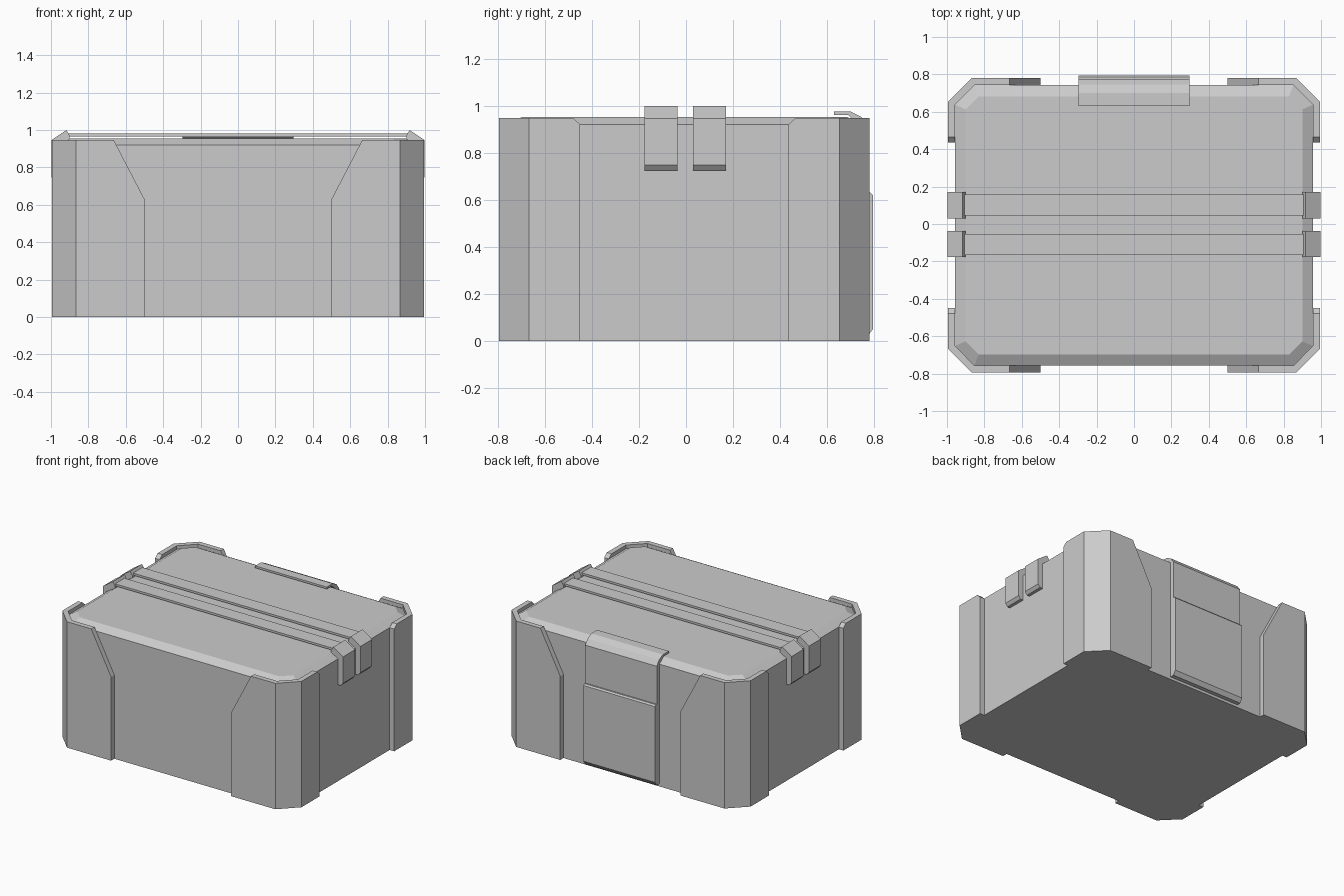
import bpy, bmesh

if "Cube" in bpy.data.objects:
    bpy.data.objects.remove(bpy.data.objects["Cube"])

C = -0.007          # y centre of the box body (the rear latch sticks out further)
T = 0.038           # corner guard thickness


def make(name, verts, faces):
    bm = bmesh.new()
    vs = [bm.verts.new(v) for v in verts]
    for f in faces:
        bm.faces.new([vs[i] for i in f])
    bmesh.ops.recalc_face_normals(bm, faces=bm.faces)
    me = bpy.data.meshes.new(name)
    bm.to_mesh(me)
    bm.free()
    ob = bpy.data.objects.new(name, me)
    bpy.context.collection.objects.link(ob)
    return ob


def loft(name, rings):
    """Closed solid through equal-length rings of points."""
    n = len(rings[0])
    faces = [list(range(n)), [(len(rings) - 1) * n + i for i in range(n)]]
    for r in range(len(rings) - 1):
        for i in range(n):
            j = (i + 1) % n
            faces.append([r * n + i, r * n + j, (r + 1) * n + j, (r + 1) * n + i])
    return make(name, [p for ring in rings for p in ring], faces)


def octagon(x, y, cx, cy, z):
    q = [(x, cy), (cx, y), (-cx, y), (-x, cy), (-x, -cy), (-cx, -y), (cx, -y), (x, -cy)]
    return [(a, b + C, z) for a, b in q]


# Body with chamfered lid edge
loft("box_body", [octagon(0.957, 0.75, 0.8525, 0.645, 0),
                  octagon(0.957, 0.75, 0.8525, 0.645, 0.92),
                  octagon(0.90, 0.69, 0.83, 0.62, 0.953)])

# Corner guards: columns of (outer xy, inner xy, top z) wrapped round each corner
X, Y = 0.995, 0.788
columns = [((0.50, Y), (0.50, Y - T), 0.63),
           ((0.665, Y), (0.665, Y - T), 0.947),
           ((0.867, Y), (0.8525, Y - T), 0.947),
           ((X, 0.66), (X - T, 0.645), 0.947),
           ((X, 0.472), (X - T, 0.472), 0.947),
           ((X, 0.443), (X - T, 0.443), 0.92)]
for sx, side in ((-1, "left"), (1, "right")):
    for sy, end in ((-1, "front"), (1, "back")):
        rings = []
        for o, i, z in columns:
            ox, oy, ix, iy = sx * o[0], sy * o[1] + C, sx * i[0], sy * i[1] + C
            rings.append([(ox, oy, 0), (ox, oy, z), (ix, iy, z), (ix, iy, 0)])
        loft(f"corner_guard_{end}_{side}", rings)

# Two lid straps, each with a hooked clip at both ends
clip = [(0.90, 0.945), (0.90, 0.97), (0.918, 0.999), (0.998, 0.945),
        (0.998, 0.747), (0.98, 0.725), (0.95, 0.725), (0.95, 0.92)]
for sy, end in ((-1, "front"), (1, "back")):
    y0, y1 = sy * 0.05 + C / 2, sy * 0.162 + C / 2
    loft(f"lid_strap_{end}", [[(x, y0, 0.965), (x, y1, 0.965), (x, y1, 0.981), (x, y0, 0.981)]
                              for x in (-0.91, 0.91)])
    for sx, side in ((-1, "left"), (1, "right")):
        loft(f"strap_clip_{end}_{side}",
             [[(sx * x, sy * y + C / 2, z) for x, z in clip] for y in (0.033, 0.174)])

# Rear latch: bent plate over the lid edge plus a thicker lower panel
plate = [(0.63, 0.96), (0.63, 0.975), (0.70, 0.975), (0.745, 0.953), (0.773, 0.915),
         (0.773, 0.03), (0.735, 0.03), (0.735, 0.92), (0.69, 0.96)]
panel = [(0.74, 0.63), (0.785, 0.63), (0.795, 0.62), (0.795, 0.05), (0.773, 0.02), (0.74, 0.02)]
for name, prof in (("latch_plate", plate), ("latch_lower_panel", panel)):
    loft(name, [[(x, y, z) for y, z in prof] for x in (-0.298, 0.298)])
